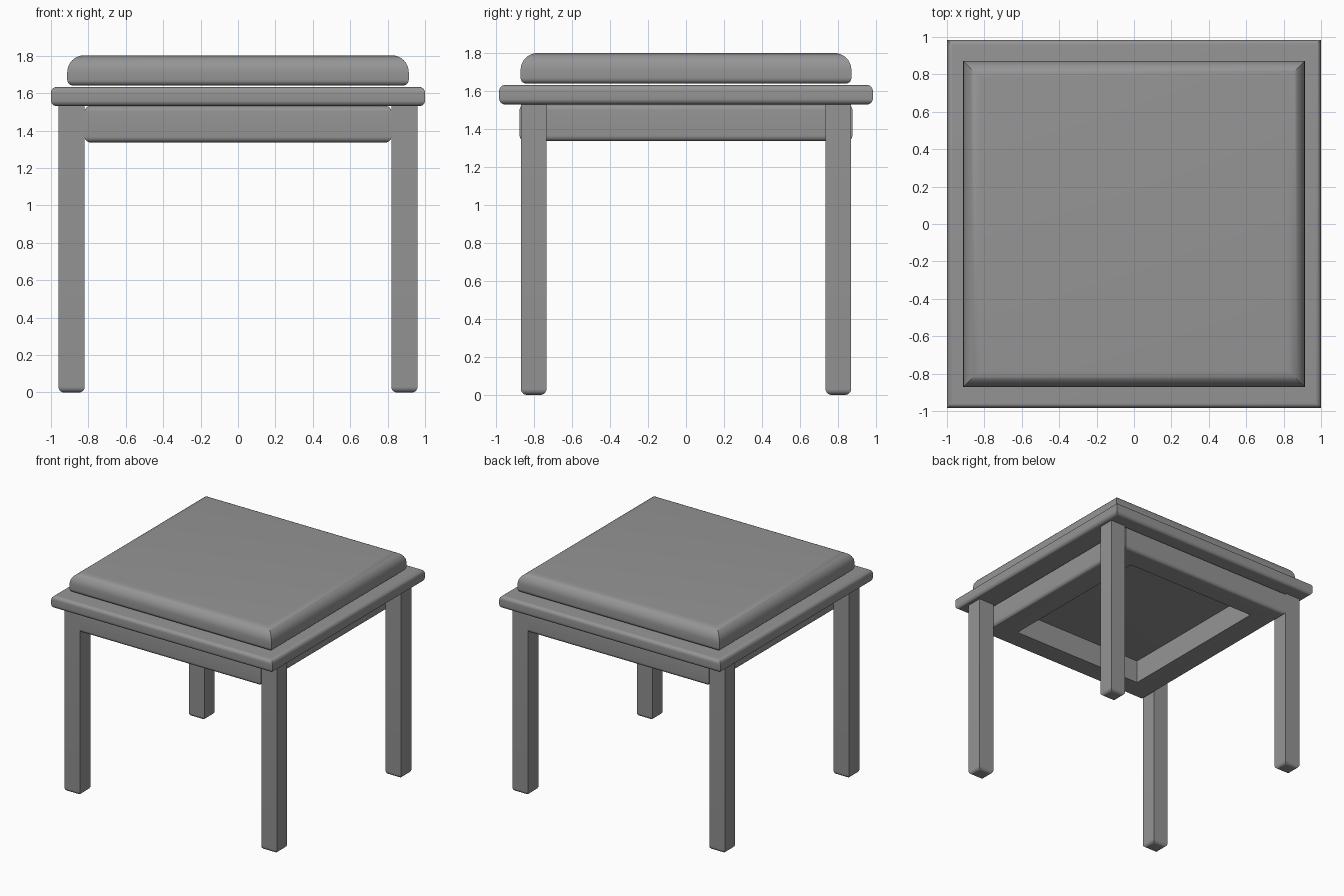
import bpy, bmesh, math

if "Cube" in bpy.data.objects:
    bpy.data.objects.remove(bpy.data.objects["Cube"])

# Dark grey shared by every part
grey = bpy.data.materials.new("dark_grey")
grey.diffuse_color = (0.3, 0.3, 0.3, 1)
grey.use_nodes = True
grey.node_tree.nodes["Principled BSDF"].inputs["Base Color"].default_value = grey.diffuse_color


def rounded(hx, hy, z0, z1, r_bottom, r_top, steps=8):
    """Rectangular loops from bottom to top with rounded lower and upper rims."""
    loops = []
    for r, zc, start in ((r_bottom, z0 + r_bottom, -90), (r_top, z1 - r_top, 0)):
        if r == 0:
            loops.append((hx, hy, zc))
            continue
        for i in range(steps + 1):
            a = math.radians(start + 90 * i / steps)
            inset = r * (1 - math.cos(a))
            loops.append((hx - inset, hy - inset, zc + r * math.sin(a)))
    return loops


def loft(name, loops, centre=(0, 0), ring=False):
    """Skin rectangular loops; cap the ends, or join last to first for a ring."""
    bm = bmesh.new()
    rows = [[bm.verts.new((sx * hx, sy * hy, z))
             for sx, sy in ((-1, -1), (1, -1), (1, 1), (-1, 1))]
            for hx, hy, z in loops]
    pairs = list(zip(rows, rows[1:]))
    if ring:
        pairs.append((rows[-1], rows[0]))
    for a, b in pairs:
        for i in range(4):
            j = (i + 1) % 4
            bm.faces.new((a[i], a[j], b[j], b[i]))
    if not ring:
        bm.faces.new(rows[0][::-1])
        bm.faces.new(rows[-1])
    bmesh.ops.recalc_face_normals(bm, faces=bm.faces[:])
    for f in bm.faces:
        f.smooth = True
    mesh = bpy.data.meshes.new(name)
    bm.to_mesh(mesh)
    bm.free()
    mesh.set_sharp_from_angle(angle=math.radians(30))
    mesh.materials.append(grey)
    obj = bpy.data.objects.new(name, mesh)
    obj.location = (centre[0], centre[1], 0)
    bpy.context.collection.objects.link(obj)
    return obj


# Padded cushion with a soft upper rim
loft("cushion", rounded(0.913, 0.872, 1.641, 1.802, 0.03, 0.09))

# Seat board with rounded edges
loft("seat_board", rounded(1.0, 0.985, 1.531, 1.633, 0.03, 0.03))

# Apron: wide frame under the board with a rectangular opening
apron = rounded(0.82, 0.877, 1.337, 1.531, 0.03, 0.03)
apron += [(0.61, 0.69, 1.531), (0.61, 0.69, 1.337)]
loft("apron", apron, ring=True)

# Four square legs with rounded feet
for y_name, sy in (("front", -1), ("back", 1)):
    for x_name, sx in (("left", -1), ("right", 1)):
        loft(f"{y_name}_{x_name}_leg",
             rounded(0.07, 0.067, 0, 1.531, 0.03, 0),
             (sx * 0.89, sy * 0.803))
